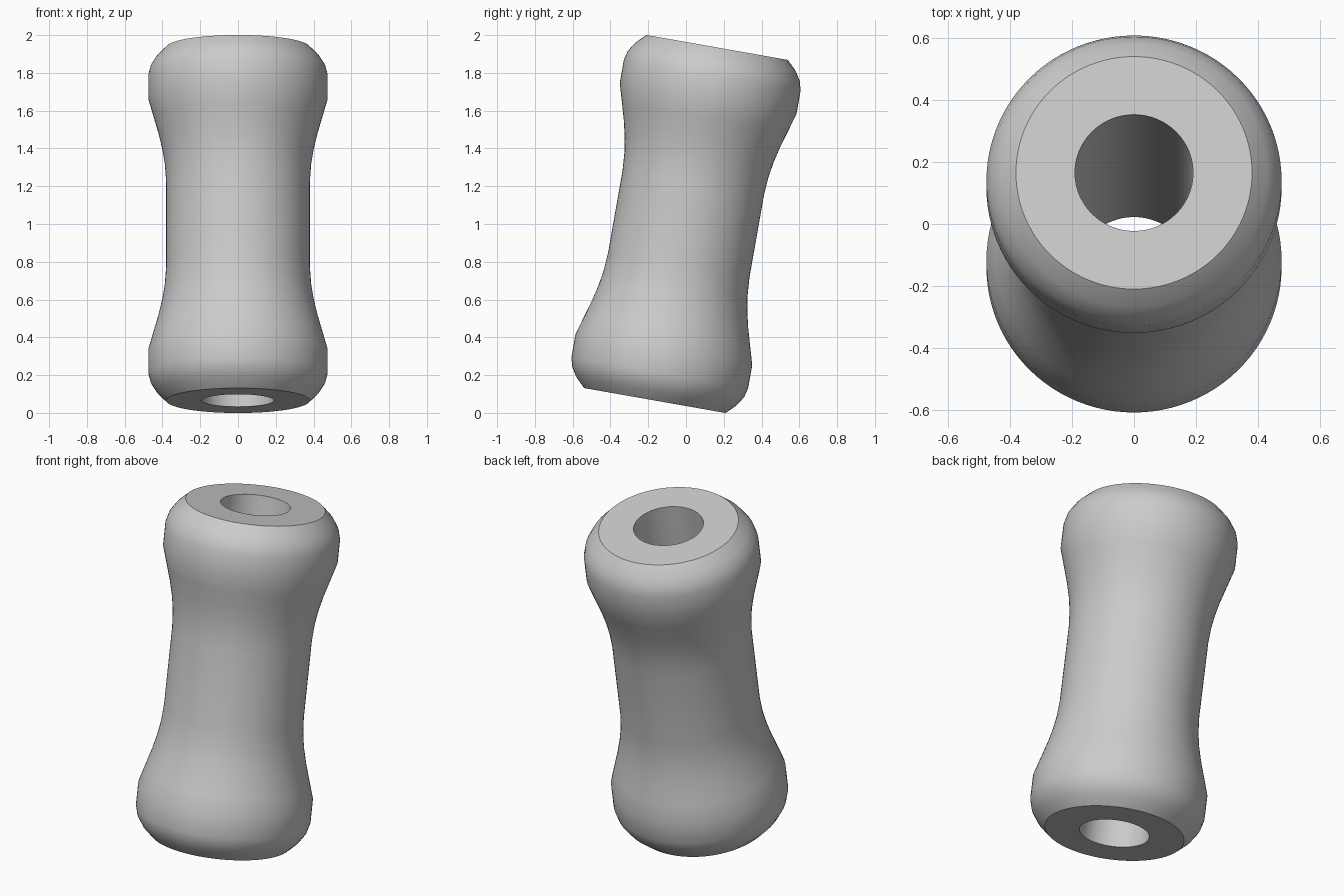
import bpy, bmesh
from math import radians, tau
from mathutils import Matrix, Vector

cube = bpy.data.objects.get("Cube")
if cube:
    bpy.data.objects.remove(cube, do_unlink=True)

BORE = 0.19
TILT = radians(-10)

# Upper half of the outer profile: (radius, distance along the axis)
half = [(0.38, 0.949), (0.43, 0.90), (0.462, 0.85), (0.475, 0.80),
        (0.475, 0.675), (0.446, 0.575), (0.42, 0.485), (0.40, 0.40),
        (0.387, 0.32), (0.38, 0.22)]
end = half[0][1]
outer = half + [(r, -t) for r, t in reversed(half)]
loop = [(BORE, end)] + outer + [(BORE, -end)]

# Grey material
grey = bpy.data.materials.new("plain grey")
grey.use_nodes = True
colour = (0.6, 0.6, 0.6, 1)
grey.diffuse_color = colour
grey.node_tree.nodes["Principled BSDF"].inputs["Base Color"].default_value = colour

# Spin the closed profile into a flared sleeve with a through bore
bm = bmesh.new()
verts = [bm.verts.new((r, 0, t)) for r, t in loop]
edges = [bm.edges.new((v, verts[(i + 1) % len(verts)])) for i, v in enumerate(verts)]
bmesh.ops.spin(bm, geom=verts + edges, cent=(0, 0, 0), axis=(0, 0, 1),
               angle=tau, steps=96, use_merge=True)
bmesh.ops.remove_doubles(bm, verts=bm.verts, dist=0.0001)
bmesh.ops.recalc_face_normals(bm, faces=bm.faces)

# Lean the axis backwards and lift it to the ground
bm.transform(Matrix.Translation(Vector((0, 0, 1))) @ Matrix.Rotation(TILT, 4, 'X'))
mesh = bpy.data.meshes.new("flared_sleeve")
bm.to_mesh(mesh)
bm.free()
mesh.materials.append(grey)

sleeve = bpy.data.objects.new("flared_sleeve", mesh)
bpy.context.collection.objects.link(sleeve)
bpy.ops.object.select_all(action='DESELECT')
sleeve.select_set(True)
bpy.context.view_layer.objects.active = sleeve
bpy.ops.object.shade_smooth_by_angle(angle=radians(30))
